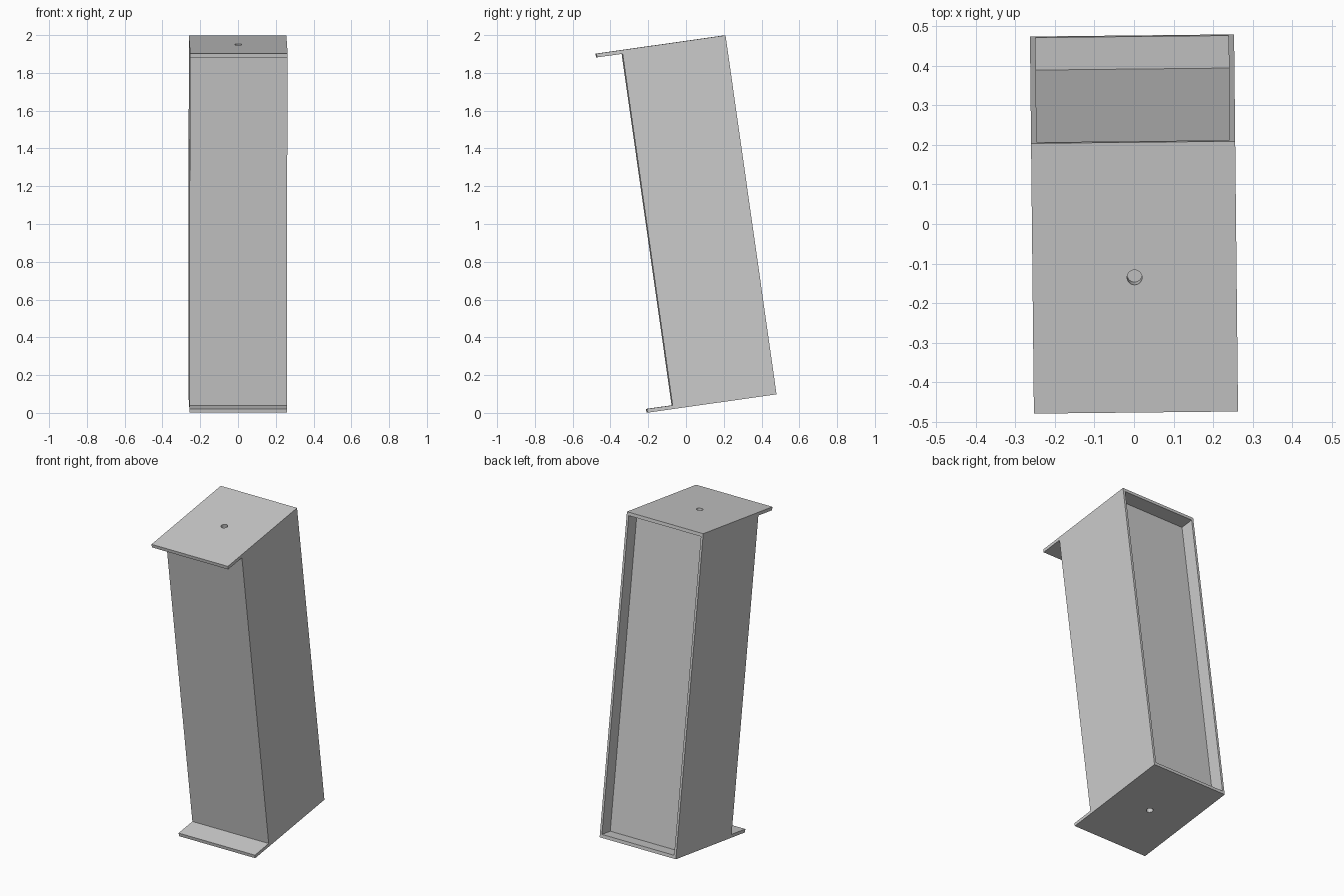
import bpy, bmesh, math
from mathutils import Matrix

if "Cube" in bpy.data.objects:
    bpy.data.objects.remove(bpy.data.objects["Cube"])

# Overall sizes in the cabinet's own upright frame
W, D, H = 0.258, 0.345, 0.9598      # half width, depth, height
T = 0.020                           # end plate thickness
WALL = 0.014                        # side wall thickness
FRONT, PANEL = -0.208, 0.262        # body front and recessed back panel
POSE = (Matrix.Translation((0, 0, 1)) @ Matrix.Rotation(0.0105, 4, 'Z')
        @ Matrix.Rotation(math.radians(8.09), 4, 'X'))


def prism(name, outline, z0, z1):
    """Extrude an xy outline from z0 to z1 and tilt it into place."""
    bm = bmesh.new()
    face = bm.faces.new([bm.verts.new((x, y, z0)) for x, y in outline])
    ext = bmesh.ops.extrude_face_region(bm, geom=[face])
    top = [v for v in ext["geom"] if isinstance(v, bmesh.types.BMVert)]
    bmesh.ops.translate(bm, verts=top, vec=(0, 0, z1 - z0))
    bmesh.ops.recalc_face_normals(bm, faces=bm.faces)
    bm.transform(POSE)
    mesh = bpy.data.meshes.new(name)
    bm.to_mesh(mesh)
    bm.free()
    obj = bpy.data.objects.new(name, mesh)
    bpy.context.collection.objects.link(obj)
    return obj


def cut(obj, cutter):
    mod = obj.modifiers.new("hole", 'BOOLEAN')
    mod.operation = 'DIFFERENCE'
    mod.solver = 'EXACT'
    mod.object = cutter


# Body: solid U section, open recess at the back
half = [(W, FRONT), (W, D), (W - WALL, D), (W - WALL, PANEL)]
body = prism("body", half + [(-x, y) for x, y in reversed(half)], -H + T, H - T)

# End plates overhanging the front, each with a central round hole
rect = [(-W, -D), (W, -D), (W, D), (-W, D)]
circle = [(0.019 * math.cos(a * math.tau / 24), 0.019 * math.sin(a * math.tau / 24))
          for a in range(24)]
for side, s in (("top", 1), ("bottom", -1)):
    plate = prism(side + "_plate", rect, *sorted((s * H, s * (H - T))))
    cutter = prism(side + "_hole_cutter", circle, *sorted((s * (H + 0.02), s * (H - 0.05))))
    cutter.hide_render = True
    cutter.hide_set(True)
    cut(plate, cutter)
    cut(body, cutter)
